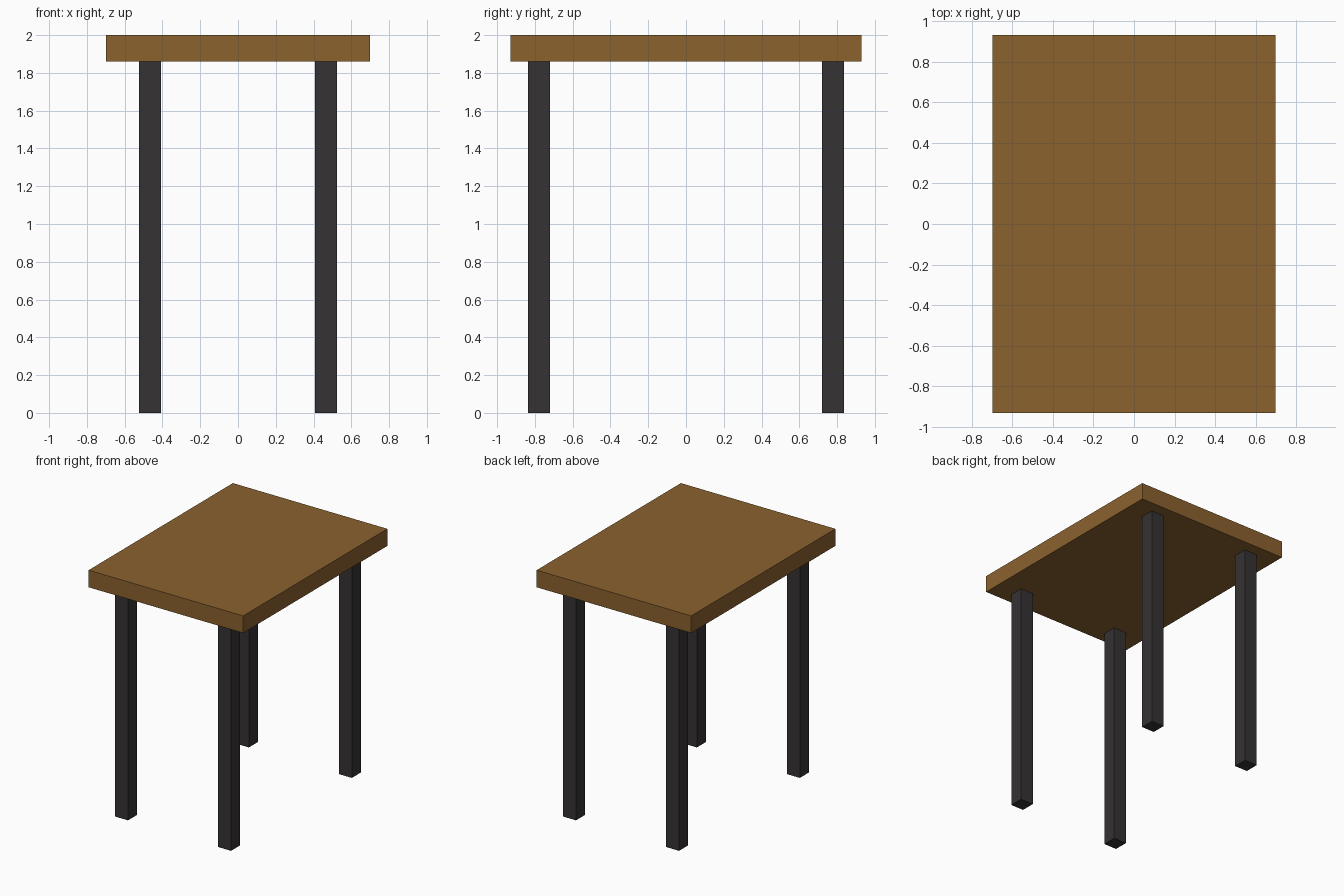
import bpy

if "Cube" in bpy.data.objects:
    bpy.data.objects.remove(bpy.data.objects["Cube"])

U = 2 / 17.2  # model unit: leg thickness


def material(name, rgb):
    mat = bpy.data.materials.new(name)
    mat.diffuse_color = (*rgb, 1)
    mat.use_nodes = True
    mat.node_tree.nodes["Principled BSDF"].inputs["Base Color"].default_value = mat.diffuse_color
    return mat


def box(name, size, centre, mat):
    bpy.ops.mesh.primitive_cube_add(size=1, location=centre)
    obj = bpy.context.object
    obj.name = name
    obj.scale = size
    bpy.ops.object.transform_apply(location=False, rotation=False, scale=True)
    obj.data.materials.append(mat)
    return obj


wood = material("brown wood", (0.26, 0.122, 0.028))
metal = material("dark metal", (0.036, 0.032, 0.033))

# Table top slab
box("table_top", (12 * U, 16 * U, 1.2 * U), (0, 0, 16.6 * U), wood)

# Four square legs
for y_name, sy in (("front", -1), ("back", 1)):
    for x_name, sx in (("left", -1), ("right", 1)):
        box(f"{y_name}_{x_name}_leg", (U, U, 16 * U),
            (sx * 4 * U, sy * 6.7 * U, 8 * U), metal)
